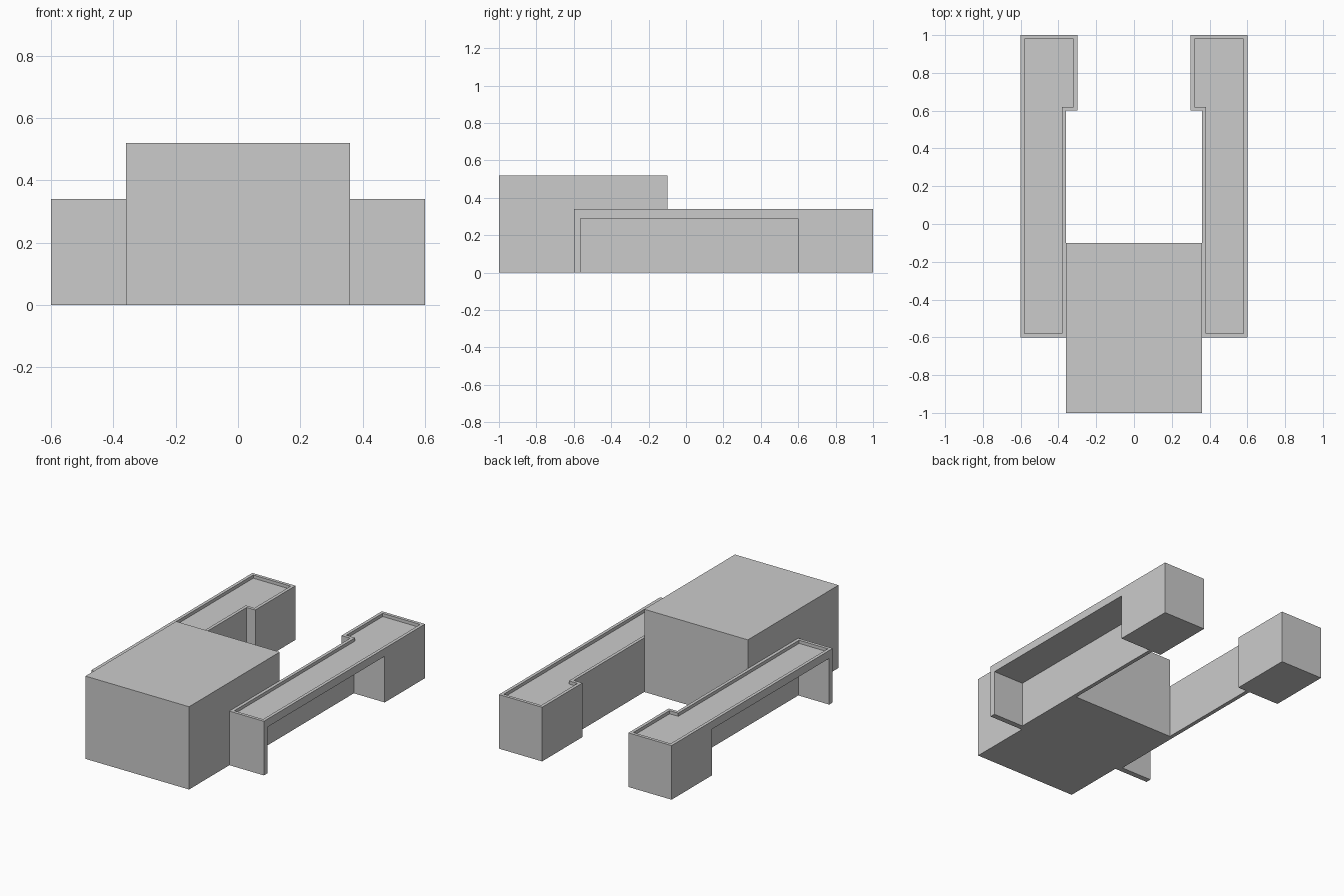
import bpy, bmesh

if "Cube" in bpy.data.objects:
    bpy.data.objects.remove(bpy.data.objects["Cube"])


def add_object(name, bm):
    bmesh.ops.recalc_face_normals(bm, faces=bm.faces)
    mesh = bpy.data.meshes.new(name)
    bm.to_mesh(mesh)
    bm.free()
    obj = bpy.data.objects.new(name, mesh)
    bpy.context.collection.objects.link(obj)
    return obj


def prism(outline, z0, z1):
    """Extrude a flat outline upward; returns the bmesh and its top face."""
    bm = bmesh.new()
    base = bm.faces.new([bm.verts.new((x, y, z0)) for x, y in outline])
    ext = bmesh.ops.extrude_face_region(bm, geom=[base], use_keep_orig=True)["geom"]
    bmesh.ops.translate(bm, vec=(0, 0, z1 - z0),
                        verts=[g for g in ext if isinstance(g, bmesh.types.BMVert)])
    bmesh.ops.recalc_face_normals(bm, faces=bm.faces)
    return bm, max(bm.faces, key=lambda f: f.calc_center_median().z)


def box(name, x0, x1, y0, y1, z0, z1):
    bm, _ = prism([(x0, y0), (x1, y0), (x1, y1), (x0, y1)], z0, z1)
    return add_object(name, bm)


# central body
box("main_block", -0.36, 0.36, -1.0, -0.1, 0.0, 0.52)

# side wing with wider rear end and a shallow rimmed tray on top
wing_outline = [(0.36, -0.6), (0.6, -0.6), (0.6, 1.0),
                (0.3, 1.0), (0.3, 0.6), (0.36, 0.6)]
bm, top = prism(wing_outline, 0.0, 0.34)
bmesh.ops.inset_region(bm, faces=[top], thickness=0.02, depth=0.0,
                       use_even_offset=True)
ext = bmesh.ops.extrude_discrete_faces(bm, faces=[top])["faces"]
bmesh.ops.translate(bm, vec=(0, 0, -0.02), verts=ext[0].verts)
bmesh.ops.remove_doubles(bm, verts=bm.verts, dist=1e-5)
wing = add_object("side_wings", bm)

# open bay beneath the wing, leaving thin inner and front panels
cutter = box("bay_cutter", 0.385, 0.8, -0.565, 0.6, -0.2, 0.29)
cutter.hide_render = True
cutter.hide_set(True)
cut = wing.modifiers.new("open_bay", "BOOLEAN")
cut.operation = "DIFFERENCE"
cut.solver = "EXACT"
cut.object = cutter

# second wing on the other side
mirror = wing.modifiers.new("mirror", "MIRROR")
mirror.use_mirror_merge = False
